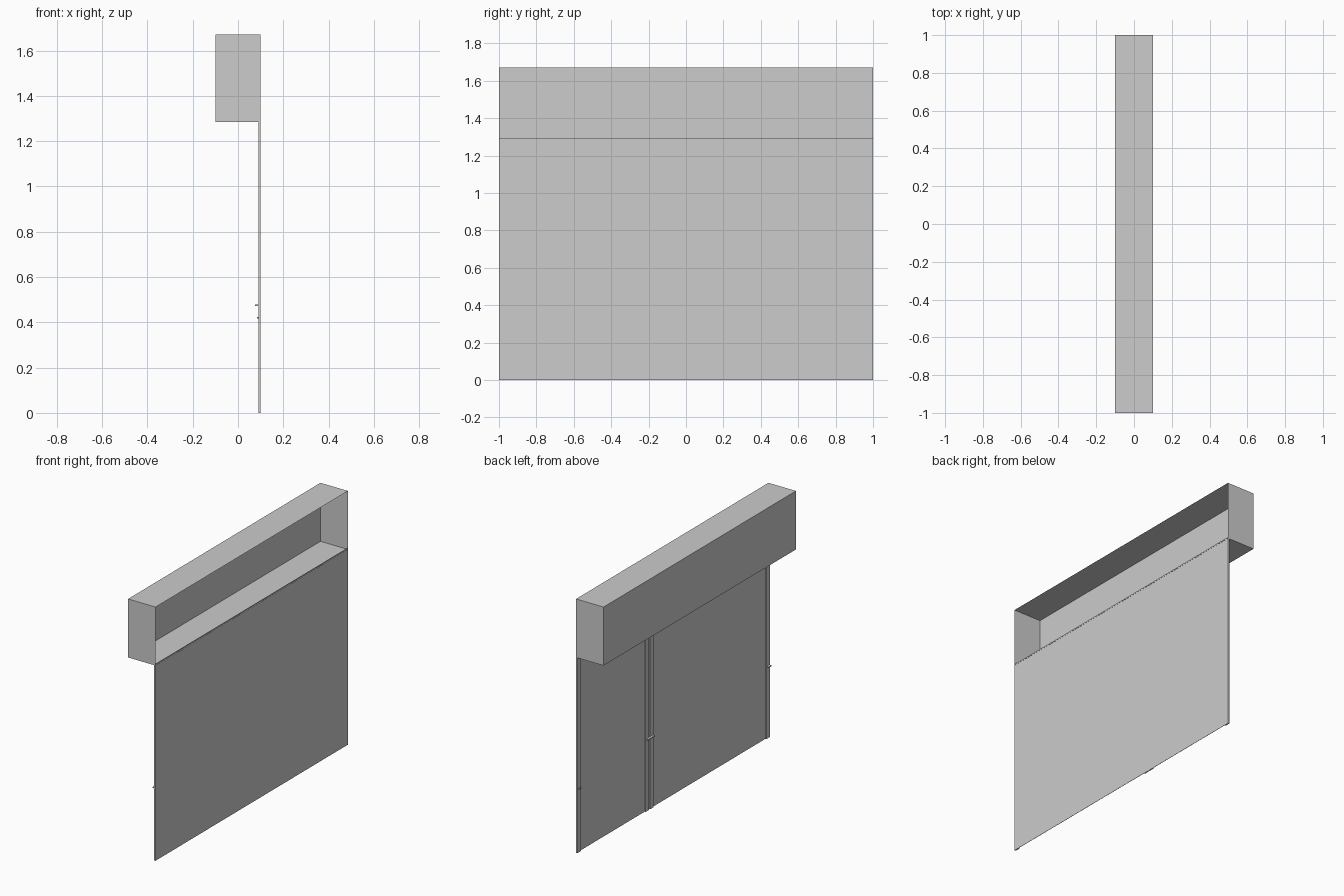
import bpy
import bmesh
from mathutils import Matrix, Vector

if "Cube" in bpy.data.objects:
    bpy.data.objects.remove(bpy.data.objects["Cube"], do_unlink=True)

grey = bpy.data.materials.new("light grey")
grey.use_nodes = True
COLOUR = (0.604, 0.604, 0.604, 1)
grey.diffuse_color = COLOUR
grey.node_tree.nodes["Principled BSDF"].inputs["Base Color"].default_value = COLOUR


def box(name, low, high, open_side=None):
    """Box between two corners; the face turned to open_side is left out."""
    low, high = Vector(low), Vector(high)
    bm = bmesh.new()
    bmesh.ops.create_cube(bm, size=1, matrix=Matrix.Translation((low + high) / 2)
                          @ Matrix.Diagonal((high - low).to_4d()))
    bm.normal_update()
    if open_side:
        gone = [f for f in bm.faces if f.normal.dot(Vector(open_side)) > 0.9]
        bmesh.ops.delete(bm, geom=gone, context="FACES")
    mesh = bpy.data.meshes.new(name)
    bm.to_mesh(mesh)
    bm.free()
    mesh.materials.append(grey)
    obj = bpy.data.objects.new(name, mesh)
    bpy.context.collection.objects.link(obj)
    return obj


BACK, FACE = 0.09, 0.099
SILL = 1.285

# Overhead housing, open towards the panel side
box("housing", (-0.1, -1, SILL), (0.1, 1, 1.67), open_side=(1, 0, 0))

# Large thin panel with a small lip above the housing floor
box("panel", (FACE - 0.002, -1, 0), (FACE, 1, SILL + 0.009))

# Upright battens on the rear of the panel
for name, start in (("right_batten", -1), ("middle_batten_a", 0.21),
                    ("middle_batten_b", 0.255), ("left_batten", 0.965)):
    box(name, (BACK, start, 0), (FACE - 0.002, start + 0.035, SILL))

# Small latches on the battens
for name, y, z, reach, half in (("right_latch", -0.982, 0.475, 0.015, 0.015),
                                ("middle_latch", 0.25, 0.475, 0.015, 0.035),
                                ("left_latch", 0.982, 0.42, 0.007, 0.012)):
    box(name, (BACK - reach, y - half, z - 0.003), (BACK, y + half, z + 0.003))
